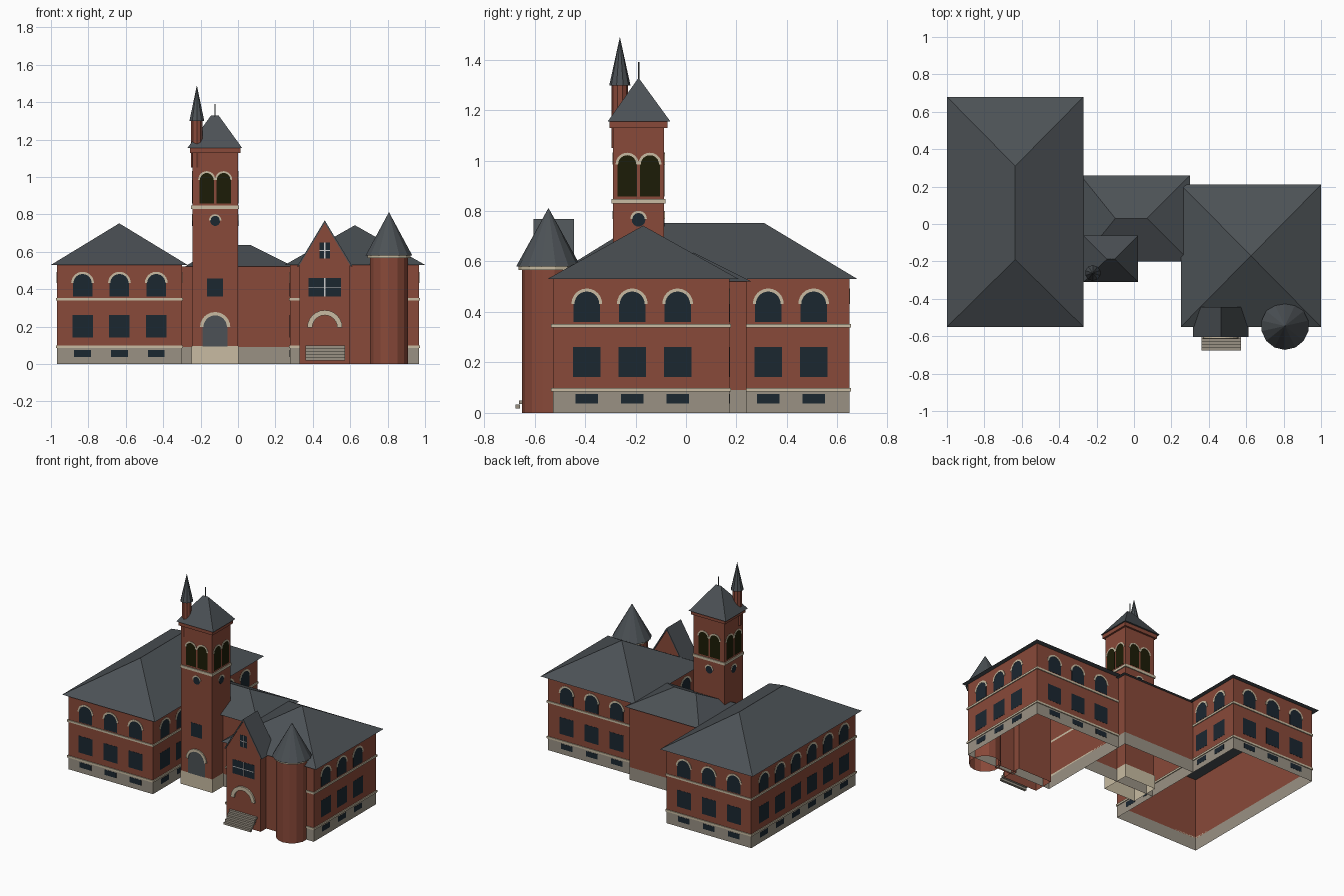
import bpy, bmesh, math
from mathutils import Matrix, Vector

cube = bpy.data.objects.get("Cube")
if cube:
    bpy.data.objects.remove(cube, do_unlink=True)


def material(name, *rgb):
    m = bpy.data.materials.new(name)
    m.use_nodes = True
    m.diffuse_color = (*rgb, 1)
    m.node_tree.nodes["Principled BSDF"].inputs["Base Color"].default_value = (*rgb, 1)
    return m


BRICK = material("red brick", .25, .067, .041)
SLATE = material("grey slate", .072, .083, .092)
STONE = material("foundation stone", .32, .285, .23)
CREAM = material("cream trim", .58, .5, .36)
GLASS = material("dark glass", .011, .02, .03)
LOUVRE = material("belfry shadow", .012, .012, .002)
BAR = material("pale window bar", .6, .6, .6)


def finish(name, bm, mat):
    """Make the object; parts that stand on the ground are open shells below."""
    bmesh.ops.recalc_face_normals(bm, faces=bm.faces)
    ground = [f for f in bm.faces if all(v.co.z < .001 for v in f.verts)]
    bmesh.ops.delete(bm, geom=ground, context='FACES')
    mesh = bpy.data.meshes.new(name)
    bm.to_mesh(mesh)
    bm.free()
    mesh.materials.append(mat)
    ob = bpy.data.objects.new(name, mesh)
    bpy.context.collection.objects.link(ob)
    return ob


def prism(name, outlines, mat, origin, turn=0, front=.0015, back=.0003):
    """Extrude (across, height) outlines outward from a wall facing 'turn' degrees."""
    bm = bmesh.new()
    rot = Matrix.Rotation(math.radians(turn), 3, 'Z')
    base = Vector((*origin, 0))
    for line in outlines:
        rows = [[bm.verts.new(base + rot @ Vector((u, -d, z))) for u, z in line]
                for d in (front, back)]
        bm.faces.new(rows[0])
        bm.faces.new(rows[1][::-1])
        n = len(line)
        for i in range(n):
            j = (i + 1) % n
            bm.faces.new((rows[0][i], rows[1][i], rows[1][j], rows[0][j]))
    return finish(name, bm, mat)


def box(name, x0, x1, y0, y1, z0, z1, mat, open_ends=False):
    bm = bmesh.new()
    size = Matrix.Diagonal((x1 - x0, y1 - y0, z1 - z0, 1))
    mid = Matrix.Translation(((x0 + x1) / 2, (y0 + y1) / 2, (z0 + z1) / 2))
    bmesh.ops.create_cube(bm, size=1, matrix=mid @ size)
    if open_ends:
        bm.normal_update()
        ends = [f for f in bm.faces if abs(f.normal.z) > .9]
        bmesh.ops.delete(bm, geom=ends, context='FACES')
    return finish(name, bm, mat)


def cone(name, x, y, z0, z1, r0, r1, sides, mat):
    bm = bmesh.new()
    bmesh.ops.create_cone(bm, cap_ends=True, segments=sides, radius1=r0, radius2=r1,
                          depth=z1 - z0, matrix=Matrix.Translation((x, y, (z0 + z1) / 2)))
    return finish(name, bm, mat)


def hip_roof(name, x0, x1, y0, y1, z, ridge_a, ridge_b, top):
    """Hip roof; the ridge runs from ridge_a to ridge_b along x or y."""
    corners = [(x0, y0), (x1, y0), (x1, y1), (x0, y1)]
    if ridge_a[0] != ridge_b[0]:
        corners = corners[3:] + corners[:3]
    bm = bmesh.new()
    v = [bm.verts.new((*c, z)) for c in corners]
    v += [bm.verts.new((*r, top)) for r in (ridge_a, ridge_b)]
    for f in ((0, 1, 4), (1, 2, 5, 4), (2, 3, 5), (3, 0, 4, 5), (3, 2, 1, 0)):
        bm.faces.new([v[i] for i in f])
    bmesh.ops.remove_doubles(bm, verts=bm.verts, dist=.0001)
    return finish(name, bm, SLATE)


def rect(u, w, z0, z1):
    return [(u - w / 2, z0), (u + w / 2, z0), (u + w / 2, z1), (u - w / 2, z1)]


def arc(u, z, r, n=12, sweep=math.pi):
    return [(u + r * math.cos(sweep * i / n), z + r * math.sin(sweep * i / n))
            for i in range(n + 1)]


def arched(u, w, z0, spring):
    return [(u - w / 2, z0), (u + w / 2, z0)] + arc(u, spring, w / 2)


def hood(u, z, inner, outer):
    return arc(u, z, outer) + arc(u, z, inner)[::-1]


def wing_windows(name, origin, turn, columns):
    panes = []
    for u in columns:
        panes += [rect(u, .09, .037, .074), rect(u, .11, .142, .261),
                  arched(u, .104, .36, .432)]
    prism(name + "_windows", panes, GLASS, origin, turn)
    prism(name + "_arch_trim", [hood(u, .432, .049, .061) for u in columns],
          CREAM, origin, turn, .003)


def block(name, x0, x1, y0, y1, top, bands=()):
    box(name + "_foundation", x0, x1, y0, y1, 0, .09, STONE, True)
    box(name + "_walls", x0, x1, y0, y1, .09, top, BRICK, True)
    e = .006
    for i, z in enumerate(bands):
        band = box(f"{name}_band_{i}", x0 - e, x1 + e, y0 - e, y1 + e,
                   z, z + .014, CREAM, True)
        ledge = band.modifiers.new("ledge", 'SOLIDIFY')
        ledge.thickness = e
        ledge.use_even_offset = True


# Large wing
block("long_wing", -.967, -.3, -.528, .647, .532, (.085, .339))
hip_roof("long_wing_roof", -1, -.27, -.55, .68, .53, (-.635, -.19), (-.635, .31), .752)
three = (-.197, 0, .197)
six = [-.45 + .18 * i for i in range(6)]
wing_windows("long_wing_front", (-.634, -.528), 0, three)
wing_windows("long_wing_back", (-.634, .647), 180, three)
wing_windows("long_wing_outer", (-.967, .056), -90, six)
wing_windows("long_wing_inner", (-.3, .056), 90, six[:2] + six[4:])

# Square wing
block("square_wing", .278, .967, -.528, .172, .532, (.085, .339))
hip_roof("square_wing_roof", .25, 1, -.55, .21, .53, (.625, -.17), (.625, -.17), .742)
wing_windows("square_wing_side", (.967, -.213), 90, (-.18, 0, .18))
wing_windows("square_wing_back", (.622, .172), 180, three)
wing_windows("square_wing_inner", (.278, -.213), -90, (.18,))
box("entrance_infill_wall", .58, .73, -.538, -.5, 0, .53, BRICK)

# Connecting hall
block("hall", -.3, .278, -.17, .24, .522)
hip_roof("hall_roof", -.285, .3, -.2, .26, .52, (-.1, .03), (.07, .03), .635)

# Bell tower
TX, TY = -.122, -.188
box("tower_foundation", -.248, .003, -.293, -.083, 0, .096, CREAM, True)
box("tower_walls", -.244, 0, -.29, -.087, .09, 1.14, BRICK, True)
box("tower_band", -.25, .006, -.296, -.081, .829, .847, CREAM)
box("tower_cornice", -.257, .013, -.303, -.074, 1.128, 1.157, BRICK)
hip_roof("tower_roof", -.27, .022, -.31, -.062, 1.155, (-.145, TY), (-.103, TY), 1.328)
cone("tower_finial", -.124, TY, 1.32, 1.39, .003, .003, 6, SLATE)
for side, origin, turn in (("front", (TX, -.29), 0), ("left", (0, TY), 90),
                           ("back", (TX, -.087), 180), ("right", (-.244, TY), -90)):
    pair = (-.045, .045)
    prism(f"belfry_openings_{side}", [arched(u, .078, .858, .985) for u in pair],
          LOUVRE, origin, turn)
    trim = [hood(u, .985, .036, .046) for u in pair]
    prism(f"belfry_arch_trim_{side}", trim, CREAM, origin, turn, .003)
    prism(f"round_window_{side}", [arc(0, .765, .027, 16, math.tau)[:-1]],
          GLASS, origin, turn)
    prism(f"round_window_trim_{side}", [hood(0, .768, .024, .033)],
          CREAM, origin, turn, .003)
prism("tower_window", [rect(0, .086, .362, .458)], GLASS, (TX, -.29))
prism("tower_door", [arched(0, .134, .094, .2)], SLATE, (TX, -.29), 0, .004)
prism("tower_door_trim", [hood(0, .197, .063, .081)], CREAM, (TX, -.29), 0, .008)

# Corner turret on the bell tower
cone("small_turret", -.22, -.262, 1.05, 1.3, .033, .033, 10, BRICK)
cone("small_turret_spire", -.22, -.262, 1.298, 1.49, .042, 0, 10, SLATE)

# Gabled entrance
GX = .464
gable = [(-.135, 0), (.135, 0), (.135, .535), (0, .76), (-.135, .535)]
prism("entrance_walls", [gable], BRICK, (GX, -.6), 0, 0, -.15)
chevron = [(-.148, .522), (0, .768), (.148, .522), (.139, .522), (0, .753), (-.139, .522)]
prism("entrance_roof", [chevron], SLATE, (GX, -.6), 0, .005, -.157)
prism("entrance_windows", [rect(0, .054, .565, .65), rect(0, .172, .36, .46)],
      GLASS, (GX, -.6))
bars = [rect(0, .006, .565, .65), rect(0, .054, .605, .61),
        rect(0, .006, .36, .46), rect(0, .172, .408, .413)]
prism("entrance_window_bars", bars, BAR, (GX, -.6), 0, .003)
prism("entrance_arch", [hood(0, .194, .067, .094)], CREAM, (GX, -.6), 0, .012)
for i in range(5):
    y, z = -.676 + .015 * i, .018 + .0165 * i
    box(f"entrance_step_{i}", .36, .572, y, y + .018, z, z + .0155, STONE)

# Round corner tower
cone("round_tower", .807, -.545, 0, .575, .104, .104, 14, BRICK)
cone("round_tower_trim", .807, -.545, .567, .584, .118, .118, 14, CREAM)
cone("round_tower_roof", .807, -.545, .58, .812, .128, 0, 14, SLATE)
